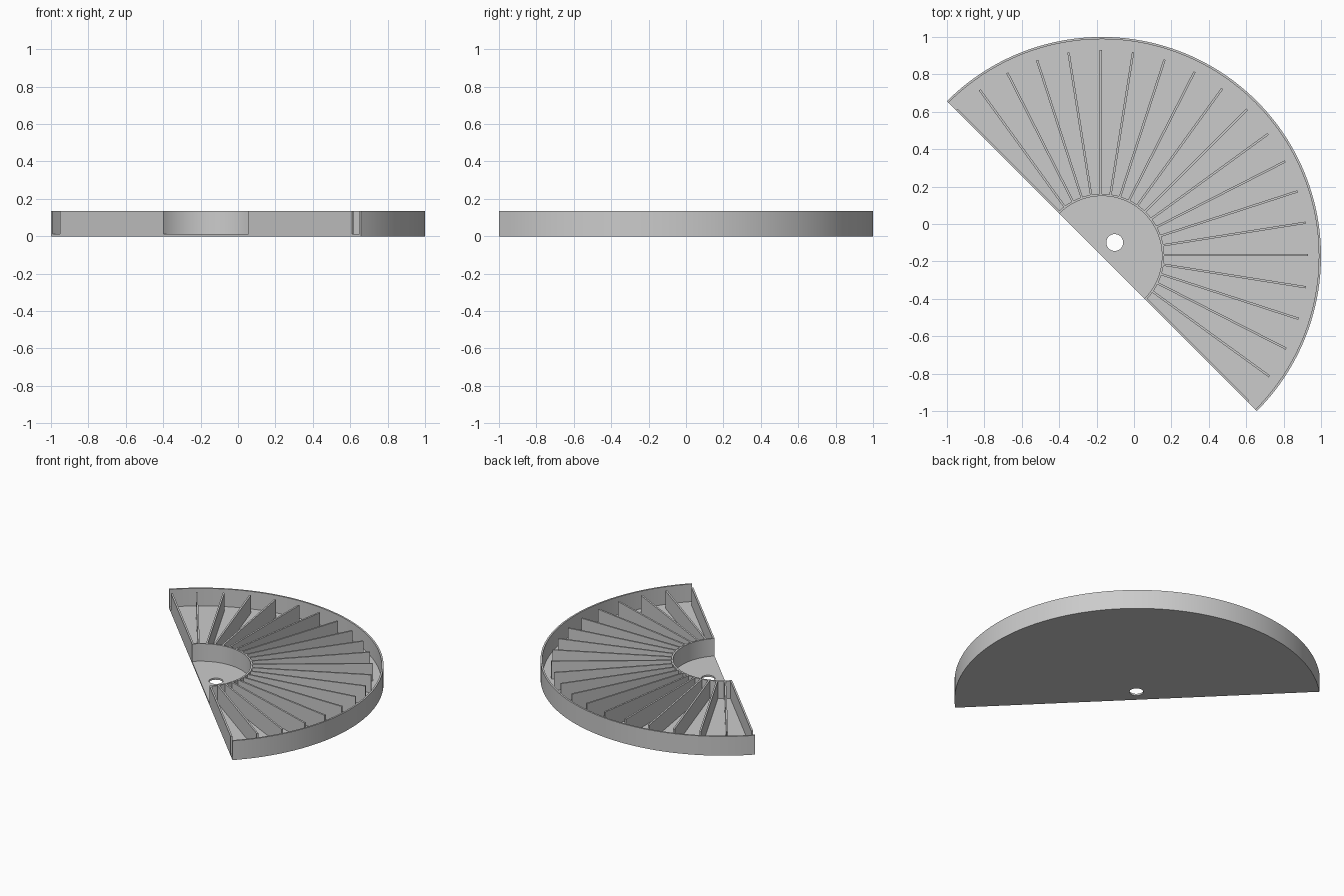
import bpy
import bmesh
from math import sin, cos, radians
from mathutils import Vector

if "Cube" in bpy.data.objects:
    bpy.data.objects.remove(bpy.data.objects["Cube"], do_unlink=True)

OUTER = 1.1716          # radius of the half disc
C = 1 - OUTER           # x and y of its centre
TOP = 0.136             # overall height
FLOOR = 0.012           # base thickness
WALL = 0.012            # wall and fin thickness
START, END = -45, 135   # angular range in degrees

grey = bpy.data.materials.new("plain grey")
grey.use_nodes = True
colour = (0.6, 0.6, 0.6, 1)
grey.diffuse_color = colour
grey.node_tree.nodes["Principled BSDF"].inputs["Base Color"].default_value = colour


def arc(radius, a0, a1, steps, centre=(C, C)):
    """Points along an arc, angles in degrees."""
    angles = [radians(a0 + (a1 - a0) * i / steps) for i in range(steps + 1)]
    return [(centre[0] + radius * cos(a), centre[1] + radius * sin(a)) for a in angles]


def extrude_outline(name, loops, z0, z1):
    """Solid from closed flat outlines; the later loops are holes."""
    bm = bmesh.new()
    edges = []
    for loop in loops:
        verts = [bm.verts.new((x, y, z0)) for x, y in loop]
        edges += [bm.edges.new((v, verts[i - 1])) for i, v in enumerate(verts)]
    if len(loops) == 1:
        bm.faces.new(verts)
    else:
        bmesh.ops.triangle_fill(bm, edges=edges, use_beauty=True)
    result = bmesh.ops.extrude_face_region(bm, geom=bm.faces[:])
    moved = [g for g in result["geom"] if isinstance(g, bmesh.types.BMVert)]
    bmesh.ops.translate(bm, verts=moved, vec=Vector((0, 0, z1 - z0)))
    bmesh.ops.recalc_face_normals(bm, faces=bm.faces[:])
    mesh = bpy.data.meshes.new(name)
    bm.to_mesh(mesh)
    bm.free()
    mesh.materials.append(grey)
    ob = bpy.data.objects.new(name, mesh)
    bpy.context.collection.objects.link(ob)
    bpy.ops.object.select_all(action="DESELECT")
    ob.select_set(True)
    bpy.context.view_layer.objects.active = ob
    bpy.ops.object.shade_smooth_by_angle(angle=radians(30))
    return ob


def curved_wall(name, r0, r1, steps):
    outline = arc(r1, START, END, steps) + arc(r0, END, START, steps)
    extrude_outline(name, [outline], FLOOR, TOP)


def fin(name, angle, r0, r1, side0, side1):
    """Radial plate between two sideways offsets from its ray."""
    a = radians(angle)
    along, across = Vector((cos(a), sin(a))), Vector((-sin(a), cos(a)))
    centre = Vector((C, C))
    corners = [(r0, side0), (r1, side0), (r1, side1), (r0, side1)]
    outline = [tuple(centre + along * r + across * s) for r, s in corners]
    extrude_outline(name, [outline], FLOOR, TOP)


# Half-disc base with a round hole
hole_centre = (-0.103, -0.099)
hole = arc(0.045, 0, 360, 48, hole_centre)[:-1]
extrude_outline("base", [arc(OUTER, START, END, 96), hole], 0, FLOOR)

# Outer rim and inner ring
curved_wall("outer_rim", OUTER - WALL, OUTER, 96)
curved_wall("inner_ring", 0.321, 0.333, 64)

# Radial fins, with a gap to the rim; the last lies inside the straight edge
count = 20
for i in range(count + 1):
    angle = START + (END - START) * i / count
    side = -WALL if i == count else 0
    fin(f"fin_{i + 1}", angle, 0.33, 1.103, side, side + WALL)
